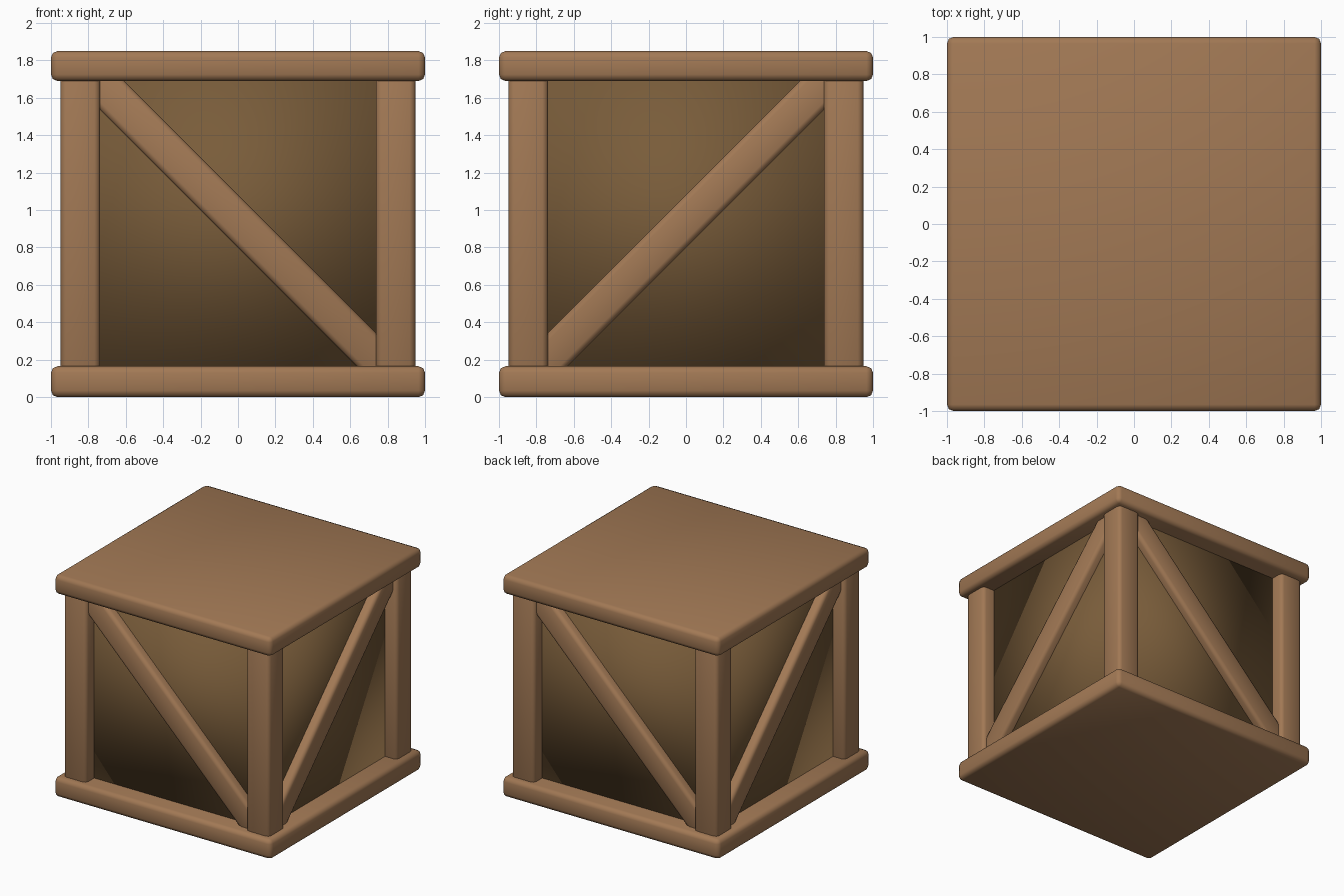
import bpy, bmesh, math
from mathutils import Matrix, Vector

if "Cube" in bpy.data.objects:
    bpy.data.objects.remove(bpy.data.objects["Cube"])


def material(name, rgb):
    m = bpy.data.materials.new(name)
    m.diffuse_color = (*rgb, 1)
    m.use_nodes = True
    m.node_tree.nodes["Principled BSDF"].inputs["Base Color"].default_value = m.diffuse_color
    return m


FRAME = material("light wood", (0.36, 0.19, 0.09))
PANEL = material("dark wood", (0.19, 0.107, 0.042))


def box(name, size, centre, mat, bevel=0.0, turn=Matrix.Identity(4), spin=0.0):
    """Softly bevelled, smooth-shaded box: turn about its centre, then spin about z."""
    bm = bmesh.new()
    bmesh.ops.create_cube(bm, size=1)
    bmesh.ops.scale(bm, vec=size, verts=bm.verts)
    if bevel:
        bmesh.ops.bevel(bm, geom=bm.edges[:], offset=bevel, segments=2,
                        profile=0.5, affect='EDGES')
    bm.transform(Matrix.Rotation(spin, 4, 'Z') @ Matrix.Translation(Vector(centre)) @ turn)
    for f in bm.faces:
        f.smooth = True
    me = bpy.data.meshes.new(name)
    bm.to_mesh(me)
    bm.free()
    me.materials.append(mat)
    ob = bpy.data.objects.new(name, me)
    bpy.context.collection.objects.link(ob)
    return ob


# Lid and base slabs
box("base_slab", (2, 2, 0.165), (0, 0, 0.0825), FRAME, 0.035)
box("lid_slab", (2, 2, 0.16), (0, 0, 1.77), FRAME, 0.035)

# Recessed dark panels (inner body)
box("inner_panels", (1.68, 1.68, 1.6), (0, 0, 0.925), PANEL)

# Corner posts
for sx, nx in ((-1, "left"), (1, "right")):
    for sy, ny in ((-1, "front"), (1, "back")):
        box(f"{ny}_{nx}_post", (0.21, 0.21, 1.65),
            (sx * 0.843, sy * 0.843, 0.925), FRAME, 0.03)

# Diagonal braces: direction alternates from side to side
for i, side in enumerate(("front", "right", "back", "left")):
    tilt = math.radians(45 if i % 2 == 0 else -45)
    box(f"{side}_brace", (2.2, 0.15, 0.20), (0, -0.84, 0.94), FRAME, 0.03,
        Matrix.Rotation(tilt, 4, 'Y'), i * math.pi / 2)
